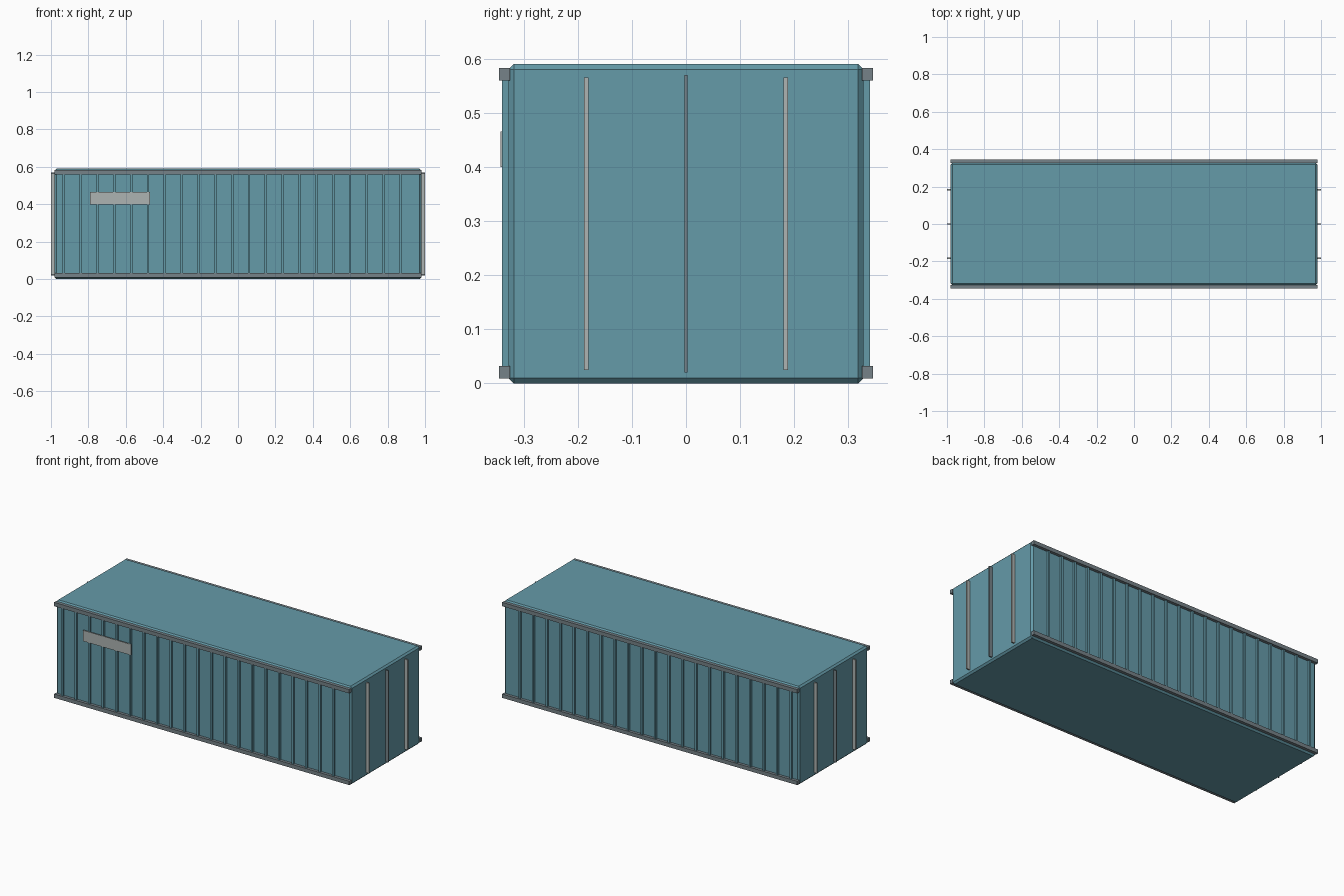
import bpy

if "Cube" in bpy.data.objects:
    bpy.data.objects.remove(bpy.data.objects["Cube"])


def paint(name, rgb):
    m = bpy.data.materials.new(name)
    m.diffuse_color = (*rgb, 1)
    m.use_nodes = True
    m.node_tree.nodes["Principled BSDF"].inputs["Base Color"].default_value = m.diffuse_color
    return m


teal = paint("teal paint", (0.13, 0.325, 0.395))
steel = paint("dark steel", (0.181, 0.223, 0.246))
pale = paint("pale grey", (0.42, 0.455, 0.445))


def box(name, lo, hi, mat):
    """Box between two corners, with its origin at its centre."""
    size = [b - a for a, b in zip(lo, hi)]
    mid = [(a + b) / 2 for a, b in zip(lo, hi)]
    bpy.ops.mesh.primitive_cube_add(size=1, location=mid)
    ob = bpy.context.object
    ob.name = name
    for v in ob.data.vertices:
        v.co = [c * s for c, s in zip(v.co, size)]
    ob.data.materials.append(mat)
    return ob


# Main container shell with chamfered edges
body = box("container_body", (-0.98, -0.328, 0), (0.98, 0.328, 0.59), teal)
bevel = body.modifiers.new("chamfer", 'BEVEL')
bevel.width = 0.01
bevel.segments = 1

for side, s in (("front", -1), ("back", 1)):
    y = sorted((s * 0.326, s * 0.34))
    # Row of vertical wall ribs
    rib = box(side + "_wall_ribs", (-0.937, y[0], 0.025),
              (-0.925, y[1], 0.565), teal)
    row = rib.modifiers.new("row", 'ARRAY')
    row.count = 21
    row.use_relative_offset = False
    row.use_constant_offset = True
    row.constant_offset_displace = (0.09, 0, 0)
    # Long rails along the bottom and top
    y = sorted((s * 0.325, s * 0.345))
    for level, z in (("bottom", 0.021), ("top", 0.571)):
        box(f"{side}_{level}_rail", (-0.98, y[0], z - 0.0115),
            (0.98, y[1], z + 0.0115), steel)

for end, s in (("left", -1), ("right", 1)):
    x = sorted((s * 0.979, s * 1.0))
    # Door seam and the two locking bars
    box(end + "_centre_seam", (x[0], -0.003, 0.02), (x[1], 0.003, 0.57), steel)
    for y in (-0.184, 0.184):
        box(end + "_locking_bar", (x[0], y - 0.004, 0.025),
            (x[1], y + 0.004, 0.565), pale)

# Blank sign plate on the front wall
box("sign_plate", (-0.79, -0.343, 0.40), (-0.47, -0.337, 0.465), pale)
